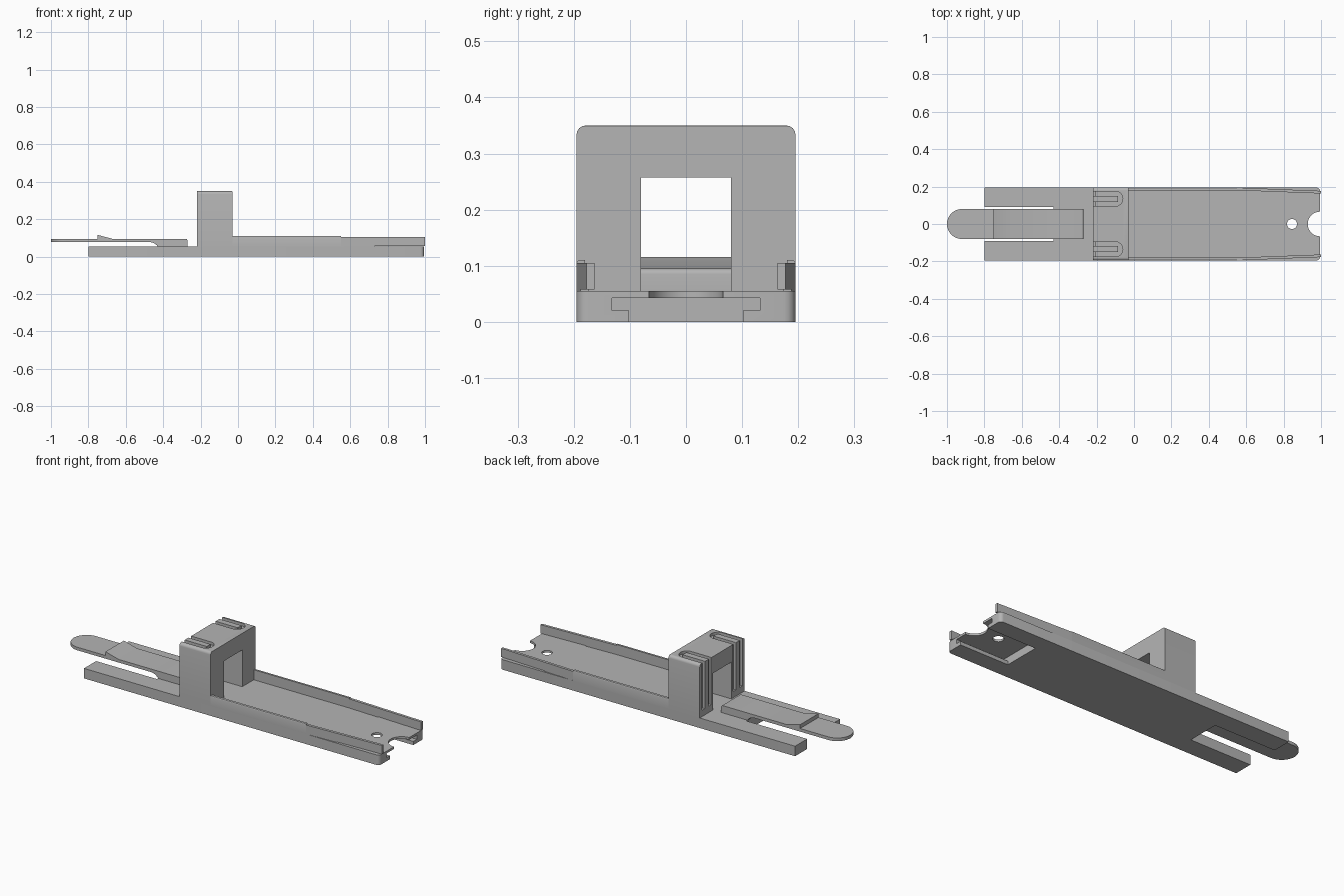
import bpy
import bmesh
from math import sin, cos, radians
from mathutils import Vector

if "Cube" in bpy.data.objects:
    bpy.data.objects.remove(bpy.data.objects["Cube"])

grey = bpy.data.materials.new("plain_grey")
grey.use_nodes = True
grey.diffuse_color = (0.46, 0.46, 0.46, 1)
grey.node_tree.nodes["Principled BSDF"].inputs["Base Color"].default_value = (0.46, 0.46, 0.46, 1)


def arc(cx, cy, r, start, end, steps=16):
    angles = [radians(start + (end - start) * i / steps) for i in range(steps + 1)]
    return [(cx + r * cos(a), cy + r * sin(a)) for a in angles]


def prism(name, outline, lo, hi, axis="z"):
    """Extrude an outline: axis z takes (x, y) points, axis y takes (x, z)."""
    bm = bmesh.new()
    place = (lambda u, v, w: (u, v, w)) if axis == "z" else (lambda u, v, w: (u, w, v))
    face = bm.faces.new([bm.verts.new(place(u, v, lo)) for u, v in outline])
    grown = bmesh.ops.extrude_face_region(bm, geom=[face])
    moved = [e for e in grown["geom"] if isinstance(e, bmesh.types.BMVert)]
    bmesh.ops.translate(bm, verts=moved, vec=Vector(place(0, 0, hi - lo)))
    bmesh.ops.recalc_face_normals(bm, faces=bm.faces)
    mesh = bpy.data.meshes.new(name)
    bm.to_mesh(mesh)
    bm.free()
    mesh.materials.append(grey)
    obj = bpy.data.objects.new(name, mesh)
    bpy.context.collection.objects.link(obj)
    return obj


def box(name, x0, x1, y0, y1, z0, z1):
    return prism(name, [(x0, y0), (x1, y0), (x1, y1), (x0, y1)], z0, z1)


def apply(obj):
    bpy.context.view_layer.update()
    graph = bpy.context.evaluated_depsgraph_get()
    mesh = bpy.data.meshes.new_from_object(obj.evaluated_get(graph))
    obj.modifiers.clear()
    obj.data = mesh


def cut(obj, cutter):
    cutter.hide_render = True
    mod = obj.modifiers.new("cut", "BOOLEAN")
    mod.operation = "DIFFERENCE"
    mod.solver = "EXACT"
    mod.object = cutter
    apply(obj)
    bpy.data.objects.remove(cutter)


def soften(obj, width, rule, segments=4):
    """Bevel the edges whose two end points satisfy the rule."""
    bm = bmesh.new()
    bm.from_mesh(obj.data)
    edges = [e for e in bm.edges if rule(e.verts[0].co, e.verts[1].co)]
    bmesh.ops.bevel(bm, geom=edges, offset=width, segments=segments, profile=0.5, affect="EDGES")
    bm.to_mesh(obj.data)
    bm.free()


def smooth(obj):
    bpy.ops.object.select_all(action="DESELECT")
    obj.select_set(True)
    bpy.context.view_layer.objects.active = obj
    bpy.ops.object.shade_smooth_by_angle(angle=radians(30))


HALF = 0.195   # half width of the body
FLOOR = 0.055  # top of the base plate

# Base plate with rounded corners at the far end
base = box("base_plate", -0.8, 0.995, -HALF, HALF, 0, FLOOR)
soften(base, 0.02, lambda a, b: min(a.x, b.x) > 0.9 and abs(a.z - b.z) > 0.01)
cut(base, box("tongue_slot", -0.9, -0.43, -0.09, 0.09, -0.1, 0.1))
cut(base, box("pocket_mouth", 0.7, 1.1, -0.102, 0.102, -0.1, 0.03))
cut(base, box("pocket_grooves", 0.7, 1.1, -0.132, 0.132, 0.02, 0.043))
cut(base, prism("pin_hole", arc(0.845, 0, 0.027, 0, 345, 23), -0.1, 0.1))
cut(base, prism("end_notch", arc(0.995, 0, 0.066, 90, 270) + [(1.1, -0.066), (1.1, 0.066)], 0.035, 0.1))
smooth(base)

# Side rails: a straight wall, then a springy arm leaning inward over a slit
for side, label in ((1, "left"), (-1, "right")):
    wall = box("rail_wall_" + label, -0.03, 0.55, side * 0.18, side * HALF, FLOOR, 0.11)
    soften(wall, 0.005, lambda a, b: min(a.z, b.z) > 0.1 and abs(a.x - b.x) > 0.1
           and abs(a.y) > 0.19, 3)
    smooth(wall)
    lean = [(0.55, side * 0.18), (0.55, side * HALF), (1.0, side * 0.177), (1.0, side * 0.163)]
    arm = prism("rail_arm_" + label, lean, FLOOR, 0.105)
    cut(arm, box("arm_slit", 0.73, 1.1, -0.3, 0.3, 0.05, 0.058))

# Tower arch with a square window
tower = box("tower", -0.22, -0.03, -HALF, HALF, FLOOR, 0.35)
soften(tower, 0.016, lambda a, b: min(a.z, b.z) > 0.3 and abs(a.x - b.x) > 0.1)
soften(tower, 0.006, lambda a, b: min(a.z, b.z) > 0.34 and abs(a.y - b.y) > 0.1, 3)
cut(tower, box("window", -0.3, 0.1, -0.08, 0.08, 0, 0.257))

# Grip grooves wrapping over the top and down the tower face
for side in (1, -1):
    hook = [(-0.25, 0.095)] + arc(-0.1, 0.135, 0.04, -90, 90) + [
        (-0.25, 0.175), (-0.25, 0.151), (-0.085, 0.151), (-0.085, 0.118), (-0.25, 0.118)]
    cut(tower, prism("top_groove", [(x, side * y) for x, y in hook], 0.335, 0.4))
    for near, far in ((0.095, 0.118), (0.151, 0.175)):
        cut(tower, box("face_groove", -0.25, -0.205, side * near, side * far, 0.09, 0.4))
smooth(tower)

# Spring tongue: side profile with root, thin blade and catch ramp
profile = [(-1.0, 0.078), (-0.47, 0.078), (-0.45, 0.073), (-0.435, 0.062), (-0.43, FLOOR),
           (-0.27, FLOOR)] + arc(-0.28, 0.085, 0.01, 0, 90, 5) + [
           (-0.43, 0.095), (-0.67, 0.095), (-0.75, 0.116), (-0.75, 0.095), (-1.0, 0.095)]
tongue = prism("spring_tongue", profile, -0.08, 0.08, "y")
tip = arc(-0.92, 0, 0.08, 90, 270, 24)
corners = [(-1.1, -0.08), (-1.1, -0.2), (-0.92, -0.2)]
cut(tongue, prism("tip_trim", tip + [(-0.92, -0.2), (-1.1, -0.2), (-1.1, 0.2), (-0.92, 0.2)], 0, 0.2))
smooth(tongue)
